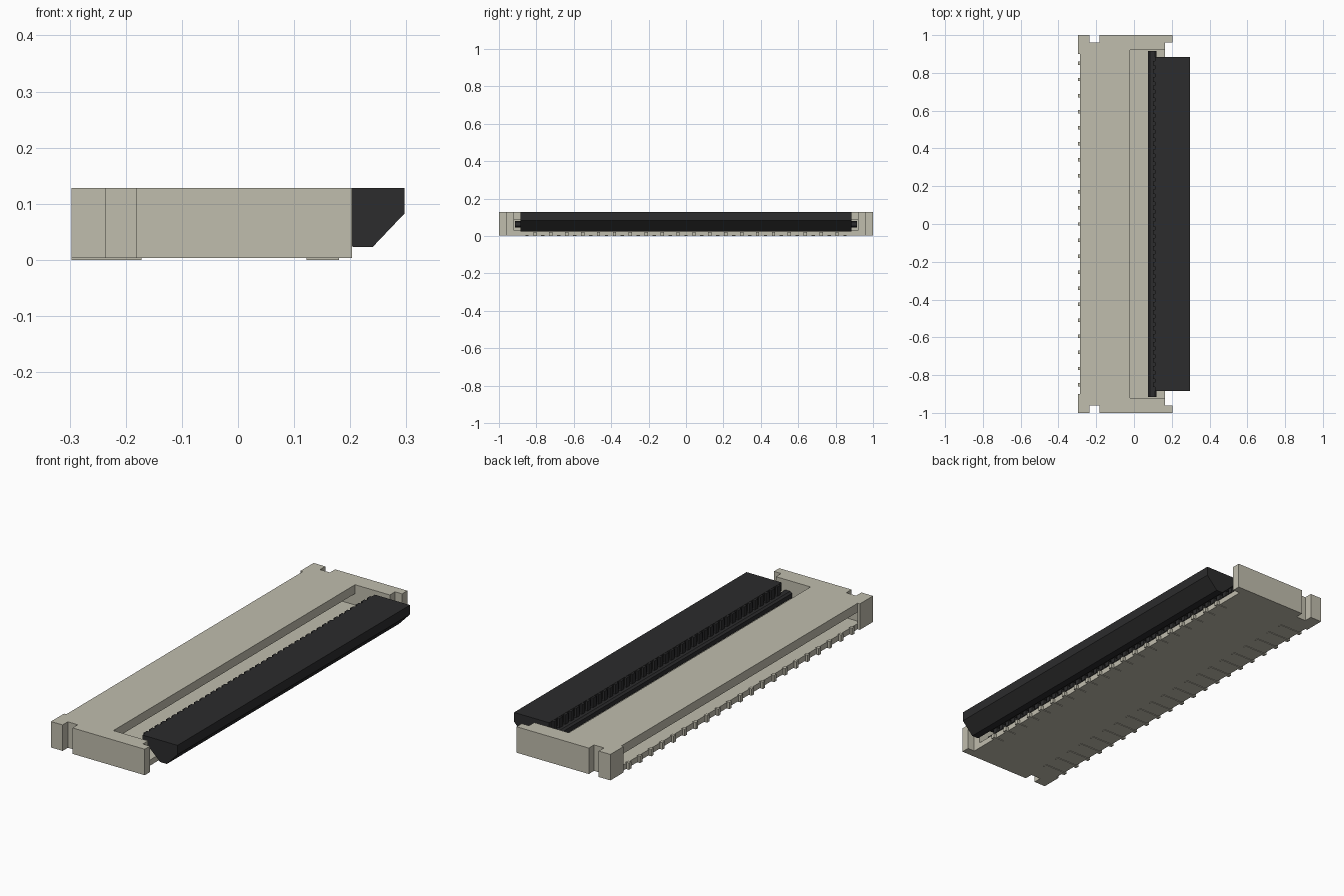
import bpy, bmesh

cube = bpy.data.objects.get("Cube")
if cube:
    bpy.data.objects.remove(cube, do_unlink=True)


def material(name, rgb):
    m = bpy.data.materials.new(name)
    m.use_nodes = True
    m.diffuse_color = (*rgb, 1)
    bsdf = m.node_tree.nodes["Principled BSDF"]
    bsdf.inputs["Base Color"].default_value = (*rgb, 1)
    bsdf.inputs["Roughness"].default_value = 0.7
    return m


BEIGE = material("warm beige plastic", (0.53, 0.51, 0.42))
BLACK = material("soft black plastic", (0.025, 0.025, 0.026))


def finish(name, bm, mat):
    bmesh.ops.recalc_face_normals(bm, faces=bm.faces)
    me = bpy.data.meshes.new(name)
    bm.to_mesh(me)
    bm.free()
    me.materials.append(mat)
    ob = bpy.data.objects.new(name, me)
    bpy.context.collection.objects.link(ob)
    return ob


def boxes(name, mat, limits):
    """One object made of boxes given as (x0, x1, y0, y1, z0, z1)."""
    bm = bmesh.new()
    for x0, x1, y0, y1, z0, z1 in limits:
        vs = bmesh.ops.create_cube(bm, size=1)["verts"]
        for v in vs:
            v.co.x = x1 if v.co.x > 0 else x0
            v.co.y = y1 if v.co.y > 0 else y0
            v.co.z = z1 if v.co.z > 0 else z0
    return finish(name, bm, mat)


def prism(name, mat, points, offset):
    """Extrude a closed outline of 3D points along an offset."""
    bm = bmesh.new()
    face = bm.faces.new([bm.verts.new(p) for p in points])
    out = bmesh.ops.extrude_face_region(bm, geom=[face])["geom"]
    bmesh.ops.translate(bm, vec=offset,
                        verts=[g for g in out if isinstance(g, bmesh.types.BMVert)])
    return finish(name, bm, mat)


Z0, Z1 = 0.003, 0.128       # housing bottom and top
FLOOR, ROOF = 0.03, 0.085   # cable slot
BACK, SIDE = -0.285, 0.92

# Housing: floor, roof and the wall inside the slot
boxes("housing_floor", BEIGE, [(BACK, 0.165, -SIDE, SIDE, Z0, FLOOR)])
boxes("housing_roof", BEIGE, [(BACK, -0.02, -SIDE, SIDE, ROOF, Z1)])
boxes("slot_inner_wall", BEIGE, [(-0.16, -0.13, -SIDE, SIDE, FLOOR, ROOF)])

# Notched end caps with a thin ear at the open side
cap = [(-0.297, 0.90), (BACK, 0.90), (BACK, SIDE), (0.165, SIDE), (0.165, 0.96),
       (0.203, 0.96), (0.203, 1.0), (-0.182, 1.0), (-0.182, 0.96),
       (-0.235, 0.96), (-0.235, 1.0), (-0.297, 1.0)]
for side, s in (("left", 1), ("right", -1)):
    prism("end_cap_" + side, BEIGE, [(x, s * y, Z0) for x, y in cap], (0, 0, Z1 - Z0))

# Solder contacts: one row at the back, a staggered row at the front
PITCH, HALF = 0.085, 0.009
rear = [(i - 10) * PITCH for i in range(21)]
front = [(i - 9.5) * PITCH for i in range(20)]
boxes("rear_contacts", BEIGE,
      [(-0.297, BACK + 0.005, y - HALF, y + HALF, 0, 0.033) for y in rear]
      + [(BACK, -0.172, y - HALF, y + HALF, 0, Z0 + 0.003) for y in rear])
boxes("front_contacts", BEIGE,
      [(0.122, 0.18, y - HALF, y + HALF, 0, 0.022) for y in front])

# Flip lock: wedge-shaped lid, hinge bar and hinge teeth
lid = [(0.11, 0.128), (0.297, 0.128), (0.297, 0.083), (0.24, 0.023),
       (0.205, 0.023), (0.135, 0.088), (0.11, 0.088)]
prism("lock_lid", BLACK, [(x, -0.885, z) for x, z in lid], (0, 1.77, 0))
bar = [(0.075, 0.052), (0.085, 0.045), (0.11, 0.045), (0.12, 0.052),
       (0.12, 0.074), (0.11, 0.081), (0.085, 0.081), (0.075, 0.074)]
prism("hinge_bar", BLACK, [(x, -0.915, z) for x, z in bar], (0, 1.83, 0))
boxes("hinge_teeth", BLACK,
      [(0.1, 0.13, y - 0.012, y + 0.012, 0.065, 0.127)
       for y in [(i - 20) * PITCH / 2 for i in range(41)]])
